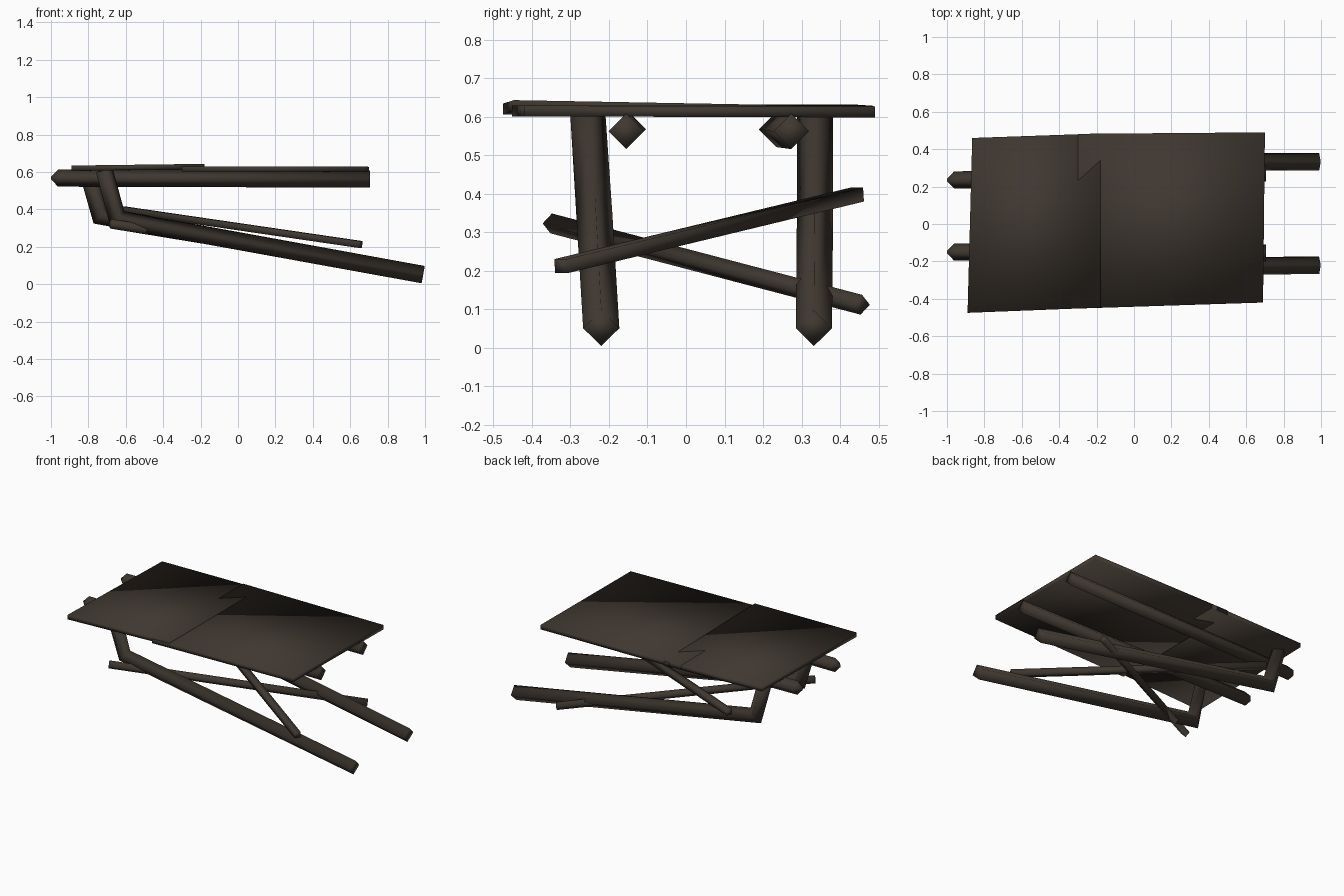
import bpy, bmesh, math
from mathutils import Vector

if "Cube" in bpy.data.objects:
    bpy.data.objects.remove(bpy.data.objects["Cube"])

wood = bpy.data.materials.new("dark weathered wood")
wood.diffuse_color = (0.050, 0.039, 0.030, 1)
wood.use_nodes = True
wood.node_tree.nodes["Principled BSDF"].inputs["Base Color"].default_value = wood.diffuse_color


def finish(name, bm, smooth=True):
    bmesh.ops.recalc_face_normals(bm, faces=bm.faces)
    for f in bm.faces:
        f.smooth = smooth
    me = bpy.data.meshes.new(name)
    bm.to_mesh(me)
    bm.free()
    me.materials.append(wood)
    ob = bpy.data.objects.new(name, me)
    bpy.context.collection.objects.link(ob)
    return ob


def pole(name, path, r, scales=None, turn=0.0, smooth=True):
    """Four-sided pole swept along a path, mitred at bends."""
    pts = [Vector(p) for p in path]
    scales = scales or [1] * len(pts)
    bm = bmesh.new()
    rings = []
    for i, p in enumerate(pts):
        a = (p - pts[i - 1]).normalized() if i else (pts[1] - p).normalized()
        b = (pts[i + 1] - p).normalized() if i < len(pts) - 1 else a
        t = (a + b).normalized()
        stretch = 1 / max(0.4, t.dot(a))
        side = Vector((0, 0, 1)).cross(t).normalized()
        up = t.cross(side).normalized()
        ring = []
        for k in range(4):
            ang = k * math.pi / 2 + turn
            off = side * math.cos(ang) + up * (math.sin(ang) * stretch)
            ring.append(bm.verts.new(p + off * r * scales[i]))
        rings.append(ring)
    for A, B in zip(rings, rings[1:]):
        for k in range(4):
            bm.faces.new((A[k], A[(k + 1) % 4], B[(k + 1) % 4], B[k]))
    bm.faces.new(rings[0])
    bm.faces.new(rings[-1])
    return finish(name, bm, smooth)


def panel(name, corners, thick):
    """Thin board from four top corners."""
    bm = bmesh.new()
    top = [bm.verts.new(c) for c in corners]
    low = [bm.verts.new((c[0], c[1], c[2] - thick)) for c in corners]
    bm.faces.new(top)
    bm.faces.new(low[::-1])
    for k in range(4):
        j = (k + 1) % 4
        bm.faces.new((top[k], low[k], low[j], top[j]))
    return finish(name, bm)


# table top: two overlapping boards, the left one tilted over the right
panel("top_board_right", [(-0.30, -0.452, 0.629), (0.69, -0.42, 0.629),
                          (0.70, 0.49, 0.626), (-0.30, 0.482, 0.629)], 0.028)
panel("top_board_left", [(-0.89, -0.475, 0.634), (-0.18, -0.447, 0.643),
                         (-0.18, 0.484, 0.626), (-0.865, 0.46, 0.631)], 0.028)

# long rails under the top, with pointed left ends
for name, y0, y1 in (("front_rail", -0.150, -0.155), ("back_rail", 0.235, 0.273)):
    pole(name, [(-1.0, y0, 0.568), (-0.962, y0, 0.567), (0.705, y1, 0.562)],
         0.046, [0.12, 1, 1])

# bent legs: sloping runner with a short upright
pole("front_leg", [(0.99, -0.22, 0.051), (-0.645, -0.238, 0.347),
                   (-0.715, -0.255, 0.61)], 0.047)
pole("back_leg", [(0.99, 0.332, 0.051), (-0.735, 0.335, 0.365),
                  (-0.805, 0.335, 0.61)], 0.047)

# thin crossing braces
pole("upper_brace", [(0.655, -0.325, 0.212), (-0.62, 0.445, 0.398)],
     0.026, turn=math.pi / 4)
pole("lower_brace", [(0.61, 0.455, 0.112), (-0.68, -0.35, 0.323)], 0.026)
